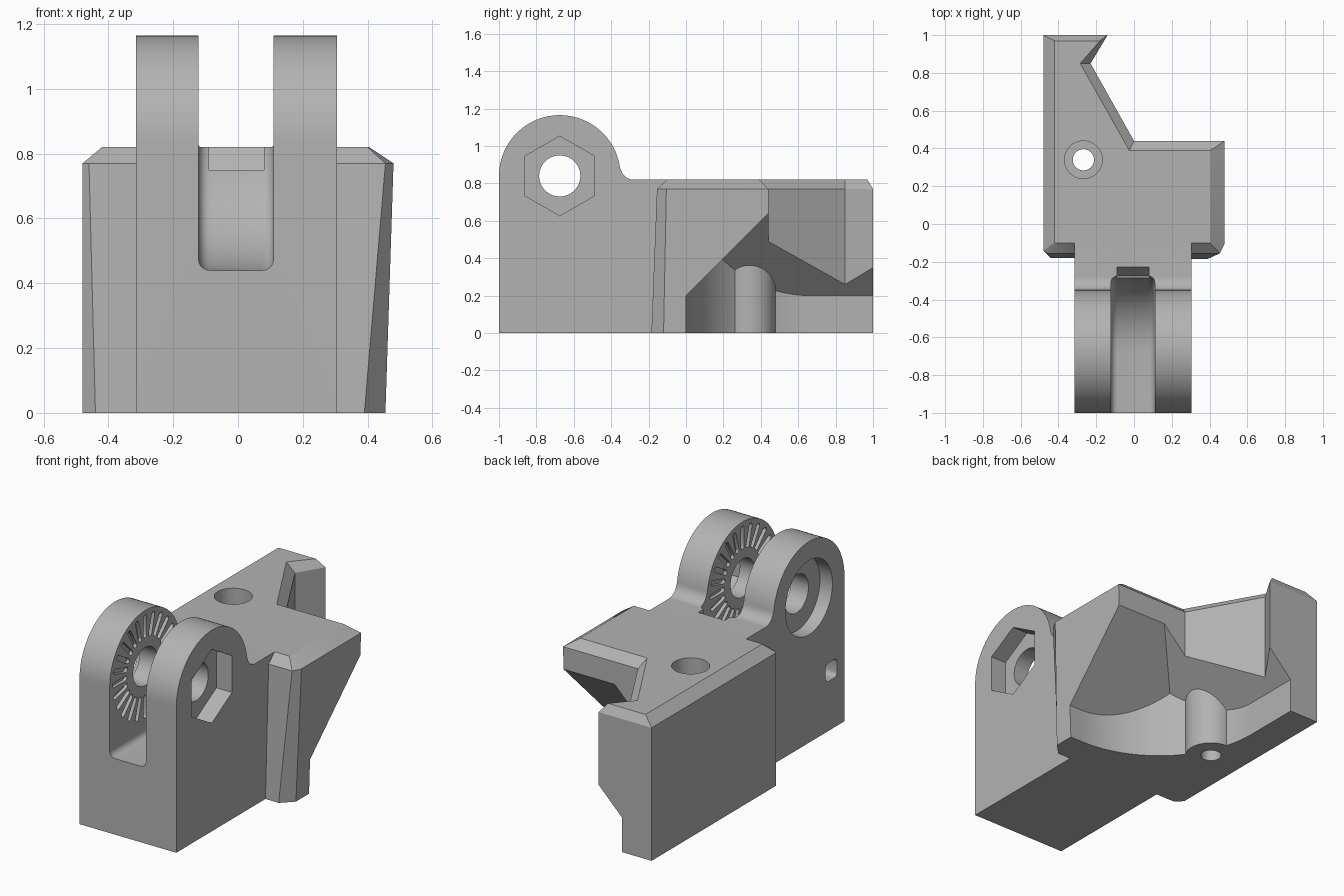
import bpy, bmesh
from math import sin, cos, pi, radians, sqrt
from mathutils import Matrix, Vector

if "Cube" in bpy.data.objects:
    bpy.data.objects.remove(bpy.data.objects["Cube"])

grey = bpy.data.materials.new("plain grey")
COLOUR = (0.45, 0.45, 0.45, 1)
grey.use_nodes = True
grey.diffuse_color = COLOUR
grey.node_tree.nodes["Principled BSDF"].inputs["Base Color"].default_value = COLOUR

PIVOT_Y, PIVOT_Z = -0.675, 0.84
SCREW_X, SCREW_Y = -0.268, 0.34


def finish(name, bm):
    bmesh.ops.recalc_face_normals(bm, faces=bm.faces)
    mesh = bpy.data.meshes.new(name)
    bm.to_mesh(mesh)
    bm.free()
    mesh.materials.append(grey)
    obj = bpy.data.objects.new(name, mesh)
    bpy.context.collection.objects.link(obj)
    return obj


def loft(name, rings):
    """Solid through rings that share one point count."""
    bm = bmesh.new()
    loops = [[bm.verts.new(p) for p in ring] for ring in rings]
    bm.faces.new(loops[0])
    bm.faces.new(loops[-1])
    for low, high in zip(loops, loops[1:]):
        for i in range(len(low)):
            j = (i + 1) % len(low)
            bm.faces.new((low[i], low[j], high[j], high[i]))
    return finish(name, bm)


def arc(cx, cy, r, start, end, steps):
    angles = [radians(start + (end - start) * i / steps) for i in range(steps + 1)]
    return [(cx + r * cos(a), cy + r * sin(a)) for a in angles]


def prism_x(name, profile, x0, x1):
    return loft(name, [[(x, y, z) for y, z in profile] for x in (x0, x1)])


def prism_z(name, profile, z0, z1):
    return loft(name, [[(x, y, z) for x, y in profile] for z in (z0, z1)])


def disc_x(name, r, x0, x1, sides=64, y=PIVOT_Y, z=PIVOT_Z):
    turn = 360 / sides
    return prism_x(name, arc(y, z, r, 90, 450 - turn, sides - 1), x0, x1)


def disc_z(name, r, z0, z1):
    return prism_z(name, arc(SCREW_X, SCREW_Y, r, 0, 354, 59), z0, z1)


def combine(target, other, operation="DIFFERENCE"):
    mod = target.modifiers.new("combine", "BOOLEAN")
    mod.operation, mod.object, mod.solver = operation, other, "EXACT"
    bpy.context.view_layer.objects.active = target
    bpy.ops.object.modifier_apply(modifier=mod.name)
    bpy.data.objects.remove(other)


def bevel(obj, width, segments, rule):
    bm = bmesh.new()
    bm.from_mesh(obj.data)
    edges = [e for e in bm.edges if rule(e)]
    bmesh.ops.bevel(bm, geom=edges, offset=width, segments=segments,
                    profile=0.5, affect="EDGES")
    bm.to_mesh(obj.data)
    bm.free()


# Block with tapered sides and a chamfered rim
foot = [(-.44, -.18), (.39, -.185), (.455, -.12), (.455, .44), (0, .44),
        (-.23, .85), (-.14, 1), (-.48, 1), (-.48, -.14)]
shoulder = [(-.46, -.155), (.455, -.155), (.48, -.105), (.48, .44), (0, .44),
            (-.23, .85), (-.14, 1), (-.48, 1), (-.48, -.14)]
rim = [(-.415, -.1), (.4, -.1), (.405, -.095), (.405, .39), (-.025, .39),
       (-.285, .85), (-.18, .97), (-.42, .97), (-.42, -.095)]
bracket = loft("hinge_bracket", [[(x, y, z) for x, y in ring] for ring, z in
                                 ((foot, 0), (shoulder, .77), (rim, .82))])

# Underside hollow: rounded corner in plan, two sloping ceilings
R, WALL = 0.666, -0.29
plan = arc(WALL + R, R, R, 270, 180, 40) + [(WALL, 1.2), (.7, 1.2), (.7, 0)]
hollow = prism_z("underside_hollow", plan, -.1, 1.5)
bm = bmesh.new()
bm.from_mesh(hollow.data)
for point, normal in (((0, 0, .2), (0, -1, 1)), ((0, 0, .49), (-1, 0, 1))):
    cut = bmesh.ops.bisect_plane(bm, geom=bm.verts[:] + bm.edges[:] + bm.faces[:],
                                 plane_co=point, plane_no=normal, clear_outer=True)
    bmesh.ops.holes_fill(bm, edges=[e for e in bm.edges if e.is_boundary])
bmesh.ops.recalc_face_normals(bm, faces=bm.faces)
bm.to_mesh(hollow.data)
bm.free()
combine(hollow, disc_z("screw_boss", .14, -.2, 1.6))
combine(bracket, hollow)

# Hinge arms, one solid before the slot is cut
side = ([(0, 0), (0, .82)] + arc(-.28, .89, .07, 270, 187, 10)
        + arc(PIVOT_Y, PIVOT_Z, .325, 7, 180, 48) + [(-1, 0)])
combine(bracket, prism_x("hinge_arms", side, -.315, .305), "UNION")

# Slot between the arms with rounded lower corners
sweep = arc(PIVOT_Y, PIVOT_Z, .4, 270, 360, 32)
slot = prism_x("slot", [(-1.2, PIVOT_Z - .4)] + sweep + [(-.275, 1.4), (-1.2, 1.4)],
               -.122, .11)
bevel(slot, .035, 5, lambda e: abs(e.verts[0].co.x - e.verts[1].co.x) < 1e-5
      and max(v.co.z for v in e.verts) < 1.39)
combine(bracket, slot)
lip = [(-.36, .75), (-.275, .75), (-.22, .83), (-.36, .83)]
combine(bracket, prism_x("slot_lip", lip, -.09, .08))

# Pivot bore, hexagon pocket, round pocket and pin socket
combine(bracket, disc_x("pivot_bore", .11, -.5, .5))
combine(bracket, disc_x("hexagon_pocket", .213, .205, .4, sides=6))
combine(bracket, disc_x("round_pocket", .215, -.4, -.235))
socket = disc_x("pin_socket", .075, -.4, -.22, sides=4, y=-.88, z=.34)
socket.data.transform(Matrix.Translation((0, -.88, .34)) @ Matrix.Rotation(pi / 4, 4, "X")
                      @ Matrix.Translation((0, .88, -.34)))
bevel(socket, .025, 4, lambda e: abs(e.verts[0].co.x - e.verts[1].co.x) > .1)
combine(bracket, socket)

# Radial grooves on both inner faces of the arms
COUNT = 24
capsule = arc(.285, 0, .014, -90, 90, 6) + arc(.18, 0, .014, 90, 270, 6)
bm = bmesh.new()
for x0, x1 in ((-.142, -.1), (.09, .13)):
    for k in range(COUNT):
        spin = Matrix.Rotation(2 * pi * k / COUNT, 2)
        points = [spin @ Vector(p) for p in capsule]
        ends = [[bm.verts.new((x, PIVOT_Y + p.x, PIVOT_Z + p.y)) for p in points]
                for x in (x0, x1)]
        bm.faces.new(ends[0])
        bm.faces.new(ends[1])
        for i in range(len(points)):
            j = (i + 1) % len(points)
            bm.faces.new((ends[0][i], ends[0][j], ends[1][j], ends[1][i]))
combine(bracket, finish("radial_grooves", bm))

# Screw hole with a counterbore
combine(bracket, disc_z("screw_hole", .056, -.1, 1))
combine(bracket, disc_z("screw_counterbore", .1, .55, 1))

# Smooth the round surfaces, keep the creases
bpy.ops.object.select_all(action="DESELECT")
bracket.select_set(True)
bpy.context.view_layer.objects.active = bracket
bpy.ops.object.shade_smooth_by_angle(angle=radians(25))
